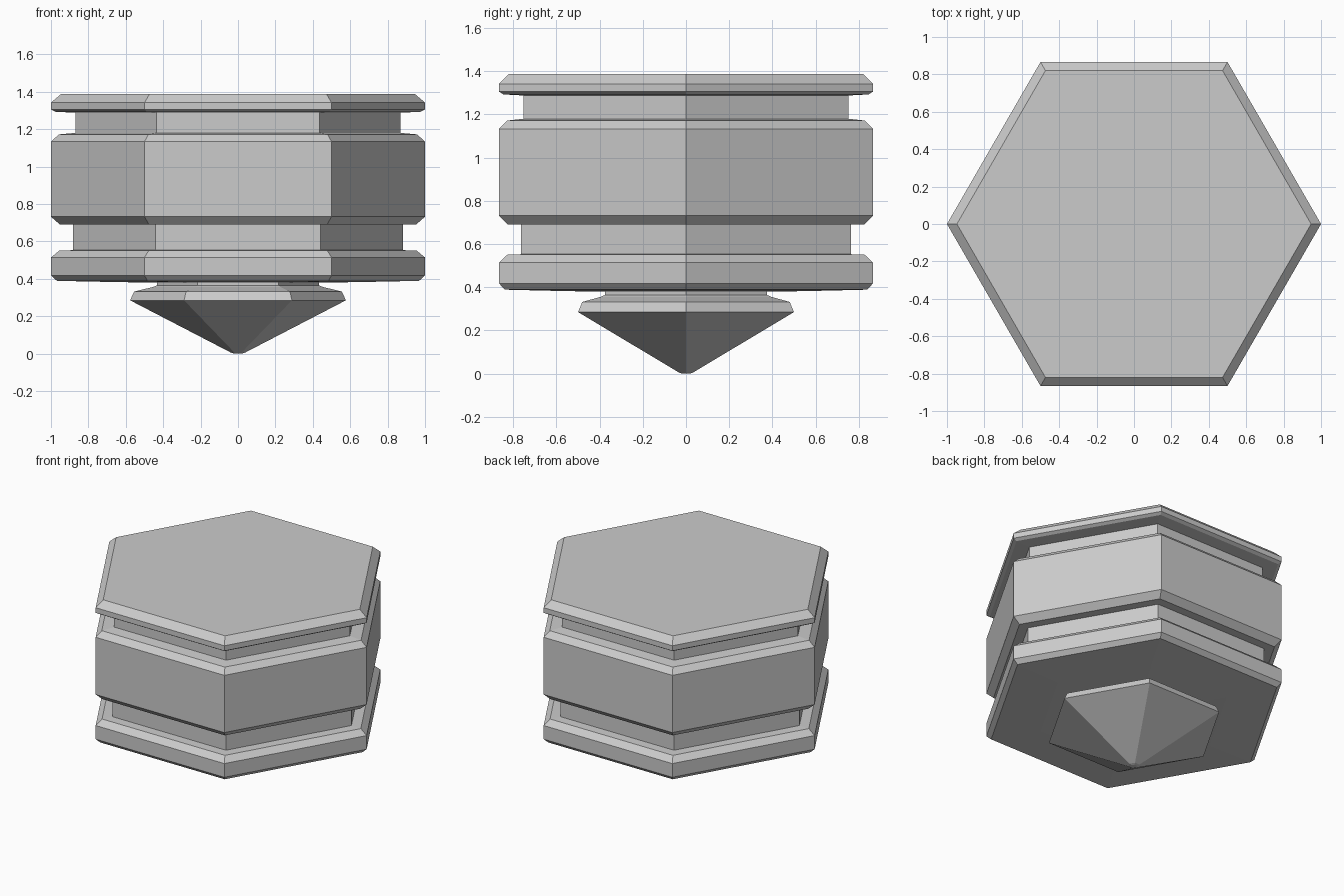
import bpy, bmesh
from math import cos, sin, pi

if "Cube" in bpy.data.objects:
    bpy.data.objects.remove(bpy.data.objects["Cube"])

SIDES = 6


def hex_lathe(name, profile):
    """Sweep a (radius, z) profile around z with six flat sides, capped at both ends."""
    bm = bmesh.new()
    rings = [[bm.verts.new((r * cos(2 * pi * i / SIDES), r * sin(2 * pi * i / SIDES), z))
              for i in range(SIDES)] for r, z in profile]
    for a, b in zip(rings, rings[1:]):
        for i in range(SIDES):
            j = (i + 1) % SIDES
            bm.faces.new((a[i], a[j], b[j], b[i]))
    bm.faces.new(rings[0])
    bm.faces.new(rings[-1])
    bmesh.ops.recalc_face_normals(bm, faces=bm.faces)
    mesh = bpy.data.meshes.new(name)
    bm.to_mesh(mesh)
    bm.free()
    obj = bpy.data.objects.new(name, mesh)
    bpy.context.collection.objects.link(obj)
    return obj


# pointed tip and neck
tip = [(0.02, 0.0), (0.037, 0.005), (0.577, 0.285), (0.555, 0.332),
       (0.455, 0.356), (0.432, 0.365), (0.432, 0.380)]
# bottom flange
flange = [(0.63, 0.382), (0.968, 0.389), (1.0, 0.418), (1.0, 0.514), (0.955, 0.551)]
# lower groove, main drum, upper groove
drum = [(0.882, 0.553), (0.882, 0.690), (0.952, 0.690), (1.0, 0.732),
        (1.0, 1.134), (0.957, 1.172), (0.87, 1.180), (0.87, 1.288)]
# top cap
cap = [(0.976, 1.293), (1.0, 1.306), (1.0, 1.342), (0.947, 1.387)]

hex_lathe("hexagonal_plug", tip + flange + drum + cap)
